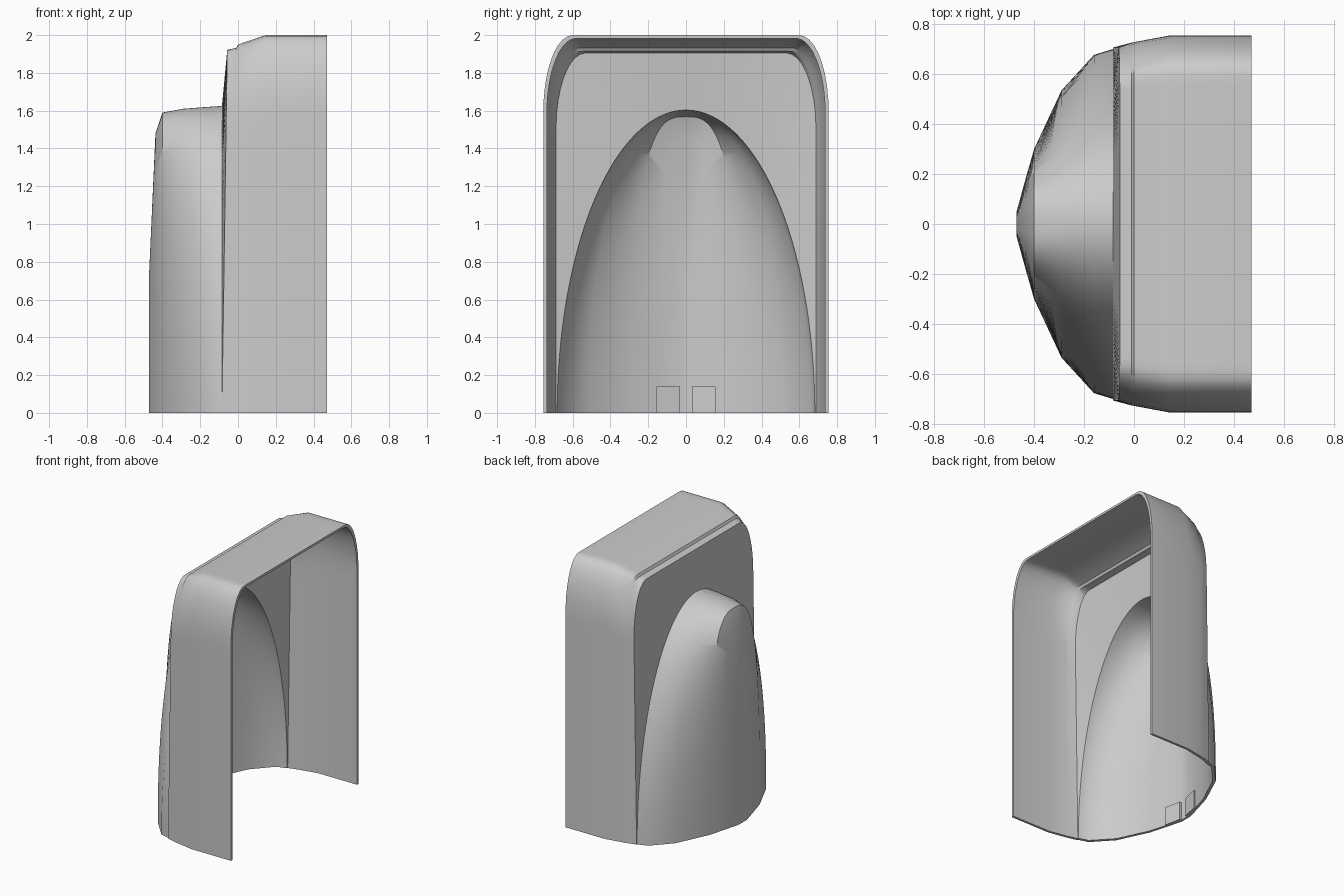
import bpy, bmesh, math

if "Cube" in bpy.data.objects:
    bpy.data.objects.remove(bpy.data.objects["Cube"])

N = 120                      # segments along every arch
BASE_W, BASE_T = 0.70, 1.625  # foot half-width and height of the bulge arch

plastic = bpy.data.materials.new("light grey plastic")
plastic.diffuse_color = (0.6, 0.6, 0.6, 1)
plastic.use_nodes = True
plastic.node_tree.nodes["Principled BSDF"].inputs["Base Color"].default_value = plastic.diffuse_color


def housing_arch(x, w, t, lean=0.0, ry=0.155, rz=0.4):
    """Arch with straight sides and elliptical top corners."""
    def inside(y, z):
        y = abs(y)
        if y > w or z > t:
            return False
        a, b = y - (w - ry), z - (t - rz)
        return a <= 0 or b <= 0 or (a / ry) ** 2 + (b / rz) ** 2 <= 1

    pts = []
    for i in range(N + 1):
        phi = math.pi * i / N
        dy, dz = BASE_W * math.cos(phi), BASE_T * abs(math.sin(phi))
        lo, hi = 0.0, 2.0
        for _ in range(30):
            mid = (lo + hi) / 2
            if inside(dy * mid, dz * mid):
                lo = mid
            else:
                hi = mid
        z = dz * lo
        pts.append((x + lean * z / t, dy * lo, z))
    return pts


def bulge_arch(x, w, t, n):
    """Superellipse arch; a larger n gives a squarer top."""
    pts = []
    for i in range(N + 1):
        phi = math.pi * i / N
        s = min(1.0, abs(math.sin(phi)))
        y = w * max(0.0, 1 - s ** n) ** (1 / n)
        pts.append((x, math.copysign(y, math.cos(phi)), t * s))
    return pts


# x, half-width, height, lean of the back edge
HOUSING = [(0.47, 0.755, 2.0, 0), (0.145, 0.755, 2.0, 0),
           (0.0, 0.728, 1.95, 0), (-0.01, 0.726, 1.932, 0),
           (-0.085, 0.706, 1.922, 0.028)]
# x, half-width, height, squareness
BULGE = [(-0.085, BASE_W, BASE_T, 2.0), (-0.16, 0.677, 1.62, 2.05),
         (-0.29, 0.535, 1.61, 2.25), (-0.40, 0.30, 1.59, 3.0),
         (-0.437, 0.17, 1.48, 3.0), (-0.47, 0.05, 0.75, 3.0)]


def skin(bm, dx, dw, dt):
    """Vertex rows of one skin, shrunk by the given wall offsets."""
    rows = []
    for k, (x, w, t, lean) in enumerate(HOUSING):
        shift = dx if k > 1 else 0
        rows.append(housing_arch(x + shift, w - dw, t - dt, lean))
    for x, w, t, n in BULGE:
        rows.append(bulge_arch(x + dx, w - dw, t - dt * 1.3, n))
    return [[bm.verts.new(p) for p in row] for row in rows]


def finish(name, bm):
    bmesh.ops.recalc_face_normals(bm, faces=bm.faces)
    mesh = bpy.data.meshes.new(name)
    bm.to_mesh(mesh)
    bm.free()
    mesh.materials.append(plastic)
    obj = bpy.data.objects.new(name, mesh)
    bpy.context.collection.objects.link(obj)
    return obj


# Shell: outer and inner skins closed by a front rim and a bottom rim
bm = bmesh.new()
outer = skin(bm, 0, 0, 0)
inner = skin(bm, 0.015, 0.018, 0.017)
for rows in (outer, inner):
    for a, b in zip(rows, rows[1:]):
        for i in range(N):
            bm.faces.new((a[i], a[i + 1], b[i + 1], b[i]))
    bm.faces.new(rows[-1])
for i in range(N):
    bm.faces.new((outer[0][i], outer[0][i + 1], inner[0][i + 1], inner[0][i]))
for k in range(len(outer) - 1):
    for e in (0, -1):
        bm.faces.new((outer[k][e], outer[k + 1][e], inner[k + 1][e], inner[k][e]))
bm.faces.new((outer[-1][0], outer[-1][-1], inner[-1][-1], inner[-1][0]))
shell = finish("cover_shell", bm)
bpy.context.view_layer.objects.active = shell
shell.select_set(True)
bpy.ops.object.shade_smooth_by_angle(angle=math.radians(32))

# Two low pads inside the foot of the bulge, with a gap between them
for side, label in ((1, "left"), (-1, "right")):
    bm = bmesh.new()
    plan = [(-0.458, 0.032), (-0.424, 0.155), (-0.412, 0.155), (-0.438, 0.032)]
    low = [bm.verts.new((x, side * y, 0)) for x, y in plan]
    high = [bm.verts.new((x, side * y, 0.14)) for x, y in plan]
    bm.faces.new(low)
    bm.faces.new(high)
    for i in range(4):
        j = (i + 1) % 4
        bm.faces.new((low[i], low[j], high[j], high[i]))
    finish("inner_pad_" + label, bm)
